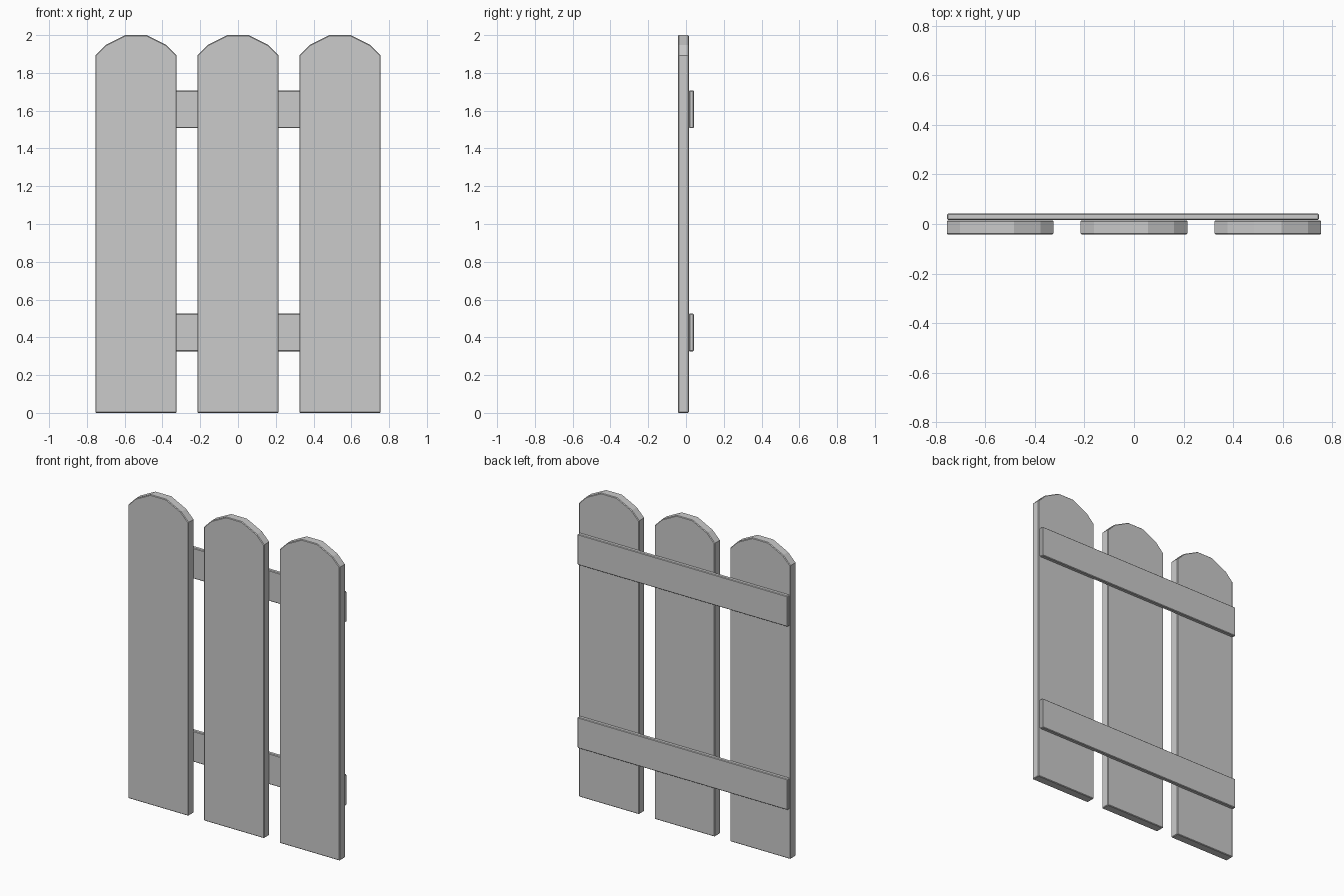
import bpy

if "Cube" in bpy.data.objects:
    bpy.data.objects.remove(bpy.data.objects["Cube"])


def extrude_profile(name, profile, y0, y1):
    """Solid from an x-z outline, spanning y0 to y1, with slightly eased edges."""
    n = len(profile)
    verts = [(x, y, z) for y in (y0, y1) for x, z in profile]
    faces = [tuple(range(n)), tuple(reversed(range(n, 2 * n)))]
    faces += [(i, i + n, (i + 1) % n + n, (i + 1) % n) for i in range(n)]
    mesh = bpy.data.meshes.new(name)
    mesh.from_pydata(verts, [], faces)
    mesh.update()
    obj = bpy.data.objects.new(name, mesh)
    bpy.context.collection.objects.link(obj)
    bevel = obj.modifiers.new("eased_edges", 'BEVEL')
    bevel.width = 0.004
    bevel.segments = 1
    bevel.limit_method = 'ANGLE'
    bevel.angle_limit = 0.9
    return obj


# Three upright planks with faceted rounded tops
right_half = [(0.215, 0.0), (0.215, 1.893), (0.162, 1.947), (0.056, 2.0)]
outline = right_half + [(-x, z) for x, z in reversed(right_half)]
for label, cx in (("left", -0.54), ("middle", 0.0), ("right", 0.54)):
    extrude_profile("plank_" + label, [(x + cx, z) for x, z in outline], -0.042, 0.015)

# Two cross rails on the back
for label, z0, z1 in (("lower", 0.326, 0.525), ("upper", 1.508, 1.706)):
    extrude_profile("rail_" + label,
                    [(-0.754, z0), (0.746, z0), (0.746, z1), (-0.754, z1)],
                    0.016, 0.042)
